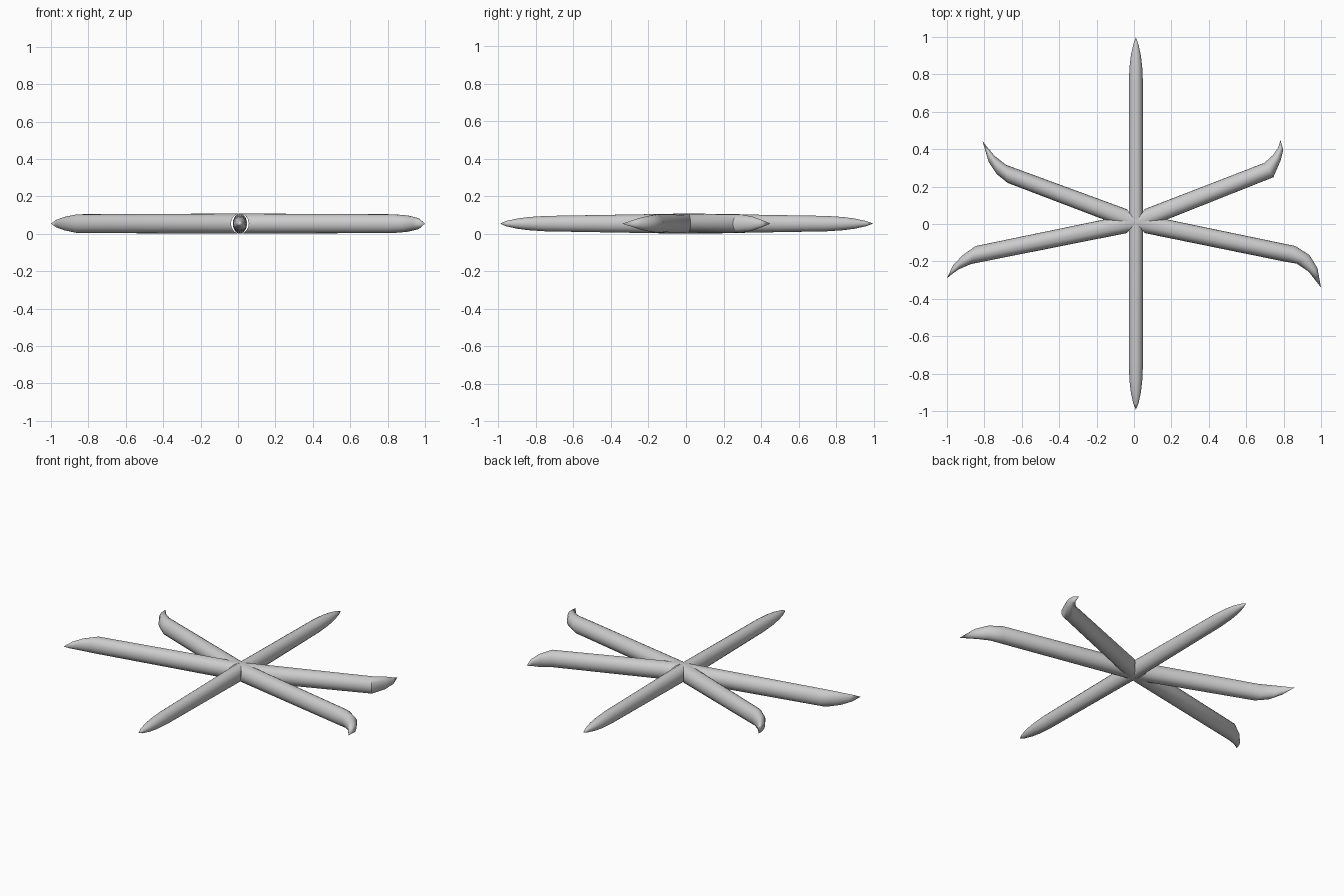
import bpy, bmesh
from math import sin, cos, pi, atan2
from mathutils import Vector

if "Cube" in bpy.data.objects:
    bpy.data.objects.remove(bpy.data.objects["Cube"])

CX, CY, CZ = 0.01, 0.01, 0.054   # hub point where all arms meet
SIDES = 20

# Each arm: stations (left edge x,y, right edge x,y, half height) and a tip
ARMS = {
    "right_upper_arm": ([(0.697, 0.327, 0.745, 0.250, 0.050), (0.745, 0.370, 0.783, 0.337, 0.038),
                         (0.772, 0.410, 0.798, 0.394, 0.020)], (0.783, 0.450)),
    "left_upper_arm": ([(-0.676, 0.220, -0.684, 0.316, 0.050), (-0.735, 0.268, -0.745, 0.364, 0.042),
                        (-0.777, 0.332, -0.784, 0.410, 0.024)], (-0.810, 0.443)),
    "left_lower_arm": ([(-0.872, -0.214, -0.847, -0.118, 0.050), (-0.938, -0.243, -0.918, -0.168, 0.036),
                        (-0.976, -0.270, -0.968, -0.222, 0.020)], (-1.0, -0.290)),
    "right_lower_arm": ([(0.863, -0.118, 0.800, -0.200, 0.050), (0.938, -0.166, 0.870, -0.212, 0.044),
                         (0.981, -0.236, 0.933, -0.254, 0.031)], (1.0, -0.340)),
}
# Straight arms along y
for name, s, tip in (("back_arm", 1, 0.998), ("front_arm", -1, -0.992)):
    st = [(CX - s * w, s * y, CX + s * w, s * y, h) for y, w, h in
          ((0.75, 0.038, 0.041), (0.84, 0.034, 0.035), (0.90, 0.027, 0.027), (0.96, 0.014, 0.014))]
    ARMS[name] = (st, (CX, tip))


def heading(stations):
    ax, ay, bx, by, _ = stations[0]
    return atan2((ay + by) / 2 - CY, (ax + bx) / 2 - CX) % (2 * pi)


def add_arm(name, stations, tip, angle, prev_angle, next_angle):
    d, n = Vector((cos(angle), sin(angle))), Vector((-sin(angle), cos(angle)))
    w = 0.038 if name in ("back_arm", "front_arm") else 0.048
    rings = []
    for t in (-0.2, 0.0):
        p = Vector((CX, CY)) + d * t
        a, b = p + n * w, p - n * w
        rings.append((a.x, a.y, b.x, b.y, 0.054))
    rings += stations

    # Loft elliptical rings out to the pointed tip
    bm = bmesh.new()
    loops = []
    for ax, ay, bx, by, h in rings:
        mid = Vector(((ax + bx) / 2, (ay + by) / 2, CZ))
        half = Vector(((ax - bx) / 2, (ay - by) / 2, 0))
        loops.append([bm.verts.new(mid + half * cos(2 * pi * k / SIDES)
                                   + Vector((0, 0, h * sin(2 * pi * k / SIDES))))
                      for k in range(SIDES)])
    end = bm.verts.new((tip[0], tip[1], CZ))
    for k in range(SIDES):
        j = (k + 1) % SIDES
        for r, q in zip(loops, loops[1:]):
            bm.faces.new((r[k], r[j], q[j], q[k]))
        bm.faces.new((loops[-1][k], loops[-1][j], end))
    bm.faces.new(loops[0])
    bmesh.ops.recalc_face_normals(bm, faces=bm.faces)

    # Mitre against both neighbouring arms
    for other, sign in ((next_angle, 1), (prev_angle, -1)):
        b = angle + sign * (((other - angle) * sign) % (2 * pi)) / 2
        bmesh.ops.bisect_plane(bm, geom=bm.verts[:] + bm.edges[:] + bm.faces[:], dist=1e-5,
                               plane_co=(CX, CY, CZ), plane_no=(-sin(b) * sign, cos(b) * sign, 0),
                               clear_outer=True)
    mesh = bpy.data.meshes.new(name)
    bm.to_mesh(mesh)
    bm.free()
    ob = bpy.data.objects.new(name, mesh)
    bpy.context.collection.objects.link(ob)
    bpy.ops.object.select_all(action='DESELECT')
    ob.select_set(True)
    bpy.context.view_layer.objects.active = ob
    bpy.ops.object.shade_smooth_by_angle(angle=0.6)


order = sorted(ARMS, key=lambda k: heading(ARMS[k][0]))
angles = [heading(ARMS[k][0]) for k in order]
for i, name in enumerate(order):
    add_arm(name, *ARMS[name], angles[i], angles[i - 1], angles[(i + 1) % len(order)])
